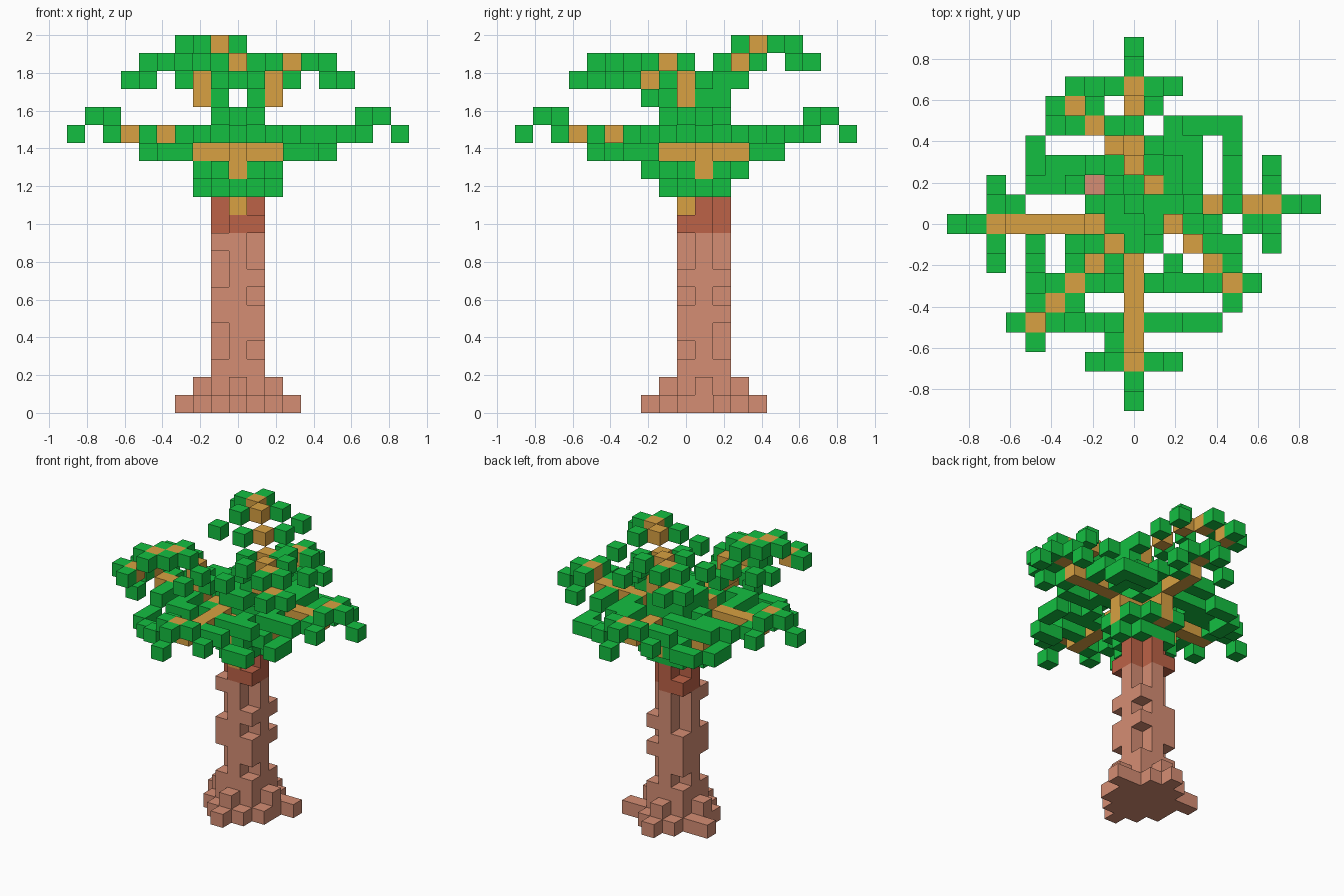
import bpy, bmesh
from mathutils import Vector

cube = bpy.data.objects.get("Cube")
if cube:
    bpy.data.objects.remove(cube, do_unlink=True)

V = 2 / 21                      # block size
cells = {}                      # (x, y, z) block -> part name


def put(part, *blocks):
    for b in blocks:
        cells.setdefault(tuple(b), part)


def box(part, xs, ys, zs):
    put(part, *[(x, y, z) for x in xs for y in ys for z in zs])


# ---- trunk: flared diamond roots, plus-shaped core, notched corners
for z, r in ((0, 3), (1, 2)):
    put("trunk", *[(x, y + 1, z) for x in range(-r, r + 1)
                   for y in range(-r, r + 1)
                   if abs(x) + abs(y) <= r and abs(x) < 3])
put("trunk", (-3, 2, 0), (3, 2, 0))
notches = {(-1, 0): (3, 4, 7, 8), (1, 2): (3, 4, 6, 8, 9),
           (1, 0): (3, 6, 8, 9), (-1, 2): (3, 7, 8, 9)}
for z in range(1, 10):
    for x in (-1, 0, 1):
        for y in (0, 1, 2):
            if z not in notches.get((x, y), ()):
                put("trunk", (x, y, z))

# ---- dark collar under the crown
put("branches", (0, 0, 11))
for z in (10, 11):
    put("collar", (0, 0, z), (0, 1, z), (0, 2, z), (-1, 1, z), (1, 1, z))
put("collar", (1, 0, 10), (-1, 2, 10))

# ---- crown core
box("branches", (0,), range(-1, 4), (13, 14))
box("branches", range(-2, 3), (1,), (13,))
box("branches", (-2, -1, 0), (0,), (14,))
box("branches", (0, 1, 2), (1,), (14,))
box("leaves", (-1, 0, 1), (0, 1, 2), (12, 15, 16))
put("leaves", (-2, 1, 12), (2, 1, 12), (0, -1, 12), (0, -1, 16), (1, -1, 16))
put("leaves", (-1, -2, 13), (2, 2, 13))
for x in (-1, 1):
    put("leaves", (x, -1, 13), (x, 0, 13), (x, 2, 13), (x, 3, 13), (2 * x, 0, 13))


# ---- lower boughs: heading d, right-hand side r, wood starting at step t0
def lower_bough(o, d, r, t0):
    def at(t, s, z):
        return (o[0] + d[0] * t + r[0] * s, o[1] + d[1] * t + r[1] * s, z)
    put("branches", *[at(t, 0, 15) for t in range(t0, 7)], at(7, 0, 16))
    put("leaves", at(8, 0, 16), at(9, 0, 15))
    for side in (-1, 1):
        put("leaves", at(7, side, 16), at(7, 2 * side, 15))
        put("leaves", at(5, 2 * side, 15), at(5, 3 * side, 14), at(5, 4 * side, 14))
        put("leaves", at(3, 2 * side, 15))
    put("leaves", at(5, -1, 15), at(3, -1, 15), at(3, -3, 15),
        at(6, 1, 15), at(2, 1, 15))


lower_bough((0, 0), (-1, 0), (0, 1), 3)
lower_bough((0, 1), (1, 0), (0, -1), 3)
lower_bough((0, 0), (0, -1), (-1, 0), 2)
lower_bough((0, 0), (0, 1), (1, 0), 4)
put("leaves", (-4, 2, 15), (-4, 3, 15), (2, 4, 15), (4, -1, 15),
    (3, 0, 15), (2, -2, 15))


# ---- upper boughs: diagonal wood chain with leaf pairs beside each step
def upper_bough(dx, dy, steps):
    for x, y, z, kinds in steps:
        put("branches", (x, y, z))
        if "wide" in kinds:      # pair across the bough
            put("leaves", (x - dy, y + dx, z), (x + dy, y - dx, z))
        if "droop" in kinds:     # hanging pair further across
            put("leaves", (x - 2 * dy, y + 2 * dx, z - 1),
                (x + 2 * dy, y - 2 * dx, z - 1))
        if "outer" in kinds:     # pair towards the tip
            put("leaves", (x + dx, y, z), (x, y + dy, z))
        if "inner" in kinds:     # pair towards the trunk
            put("leaves", (x - dx, y, z), (x, y - dy, z))


upper_bough(1, -1, [(2, 0, 17, "inner"), (2, 0, 18, "wide"), (3, -1, 19, "wide droop"),
                    (4, -2, 19, "outer"), (5, -3, 18, "outer")])
upper_bough(-1, 1, [(1, 2, 17, "inner"), (1, 2, 18, "wide"), (0, 3, 19, "wide"),
                    (-1, 4, 20, "wide droop"), (-2, 5, 20, "outer"),
                    (-3, 6, 19, "outer")])
upper_bough(-1, -1, [(-1, -1, 15, ""), (-2, -2, 17, "inner"), (-2, -2, 18, "wide"),
                     (-3, -3, 19, "inner outer droop"), (-4, -4, 19, "outer"),
                     (-5, -5, 18, "outer")])
put("leaves", (2, 2, 18))

# ---- one mesh and one flat colour per part
COLOURS = {"trunk": ("pale bark", (0.665, 0.270, 0.174, 1)),
           "collar": ("dark bark", (0.503, 0.122, 0.063, 1)),
           "branches": ("golden wood", (0.686, 0.356, 0.054, 1)),
           "leaves": ("leaf green", (0.007, 0.521, 0.053, 1))}
AXES = [Vector(a) for a in ((1, 0, 0), (0, 1, 0), (0, 0, 1))]

for part, (colour_name, colour) in COLOURS.items():
    mat = bpy.data.materials.new(colour_name)
    mat.use_nodes = True
    mat.diffuse_color = colour
    mat.node_tree.nodes["Principled BSDF"].inputs["Base Color"].default_value = colour

    bm = bmesh.new()
    for pos in [p for p, name in cells.items() if name == part]:
        centre = Vector(pos) + Vector((0, 0, 0.5))
        for i in range(3):
            u, w = AXES[(i + 1) % 3] / 2, AXES[(i + 2) % 3] / 2
            for sign in (1, -1):
                n = AXES[i] * sign
                if tuple(int(c) for c in Vector(pos) + n) in cells:
                    continue     # covered by a neighbouring block
                c = centre + n / 2
                ring = [c - u - w, c + u - w, c + u + w, c - u + w][::sign]
                bm.faces.new([bm.verts.new(p * V) for p in ring])
    bmesh.ops.remove_doubles(bm, verts=bm.verts[:], dist=0.001)
    mesh = bpy.data.meshes.new(part)
    bm.to_mesh(mesh)
    bm.free()
    mesh.materials.append(mat)
    bpy.context.collection.objects.link(bpy.data.objects.new(part, mesh))
